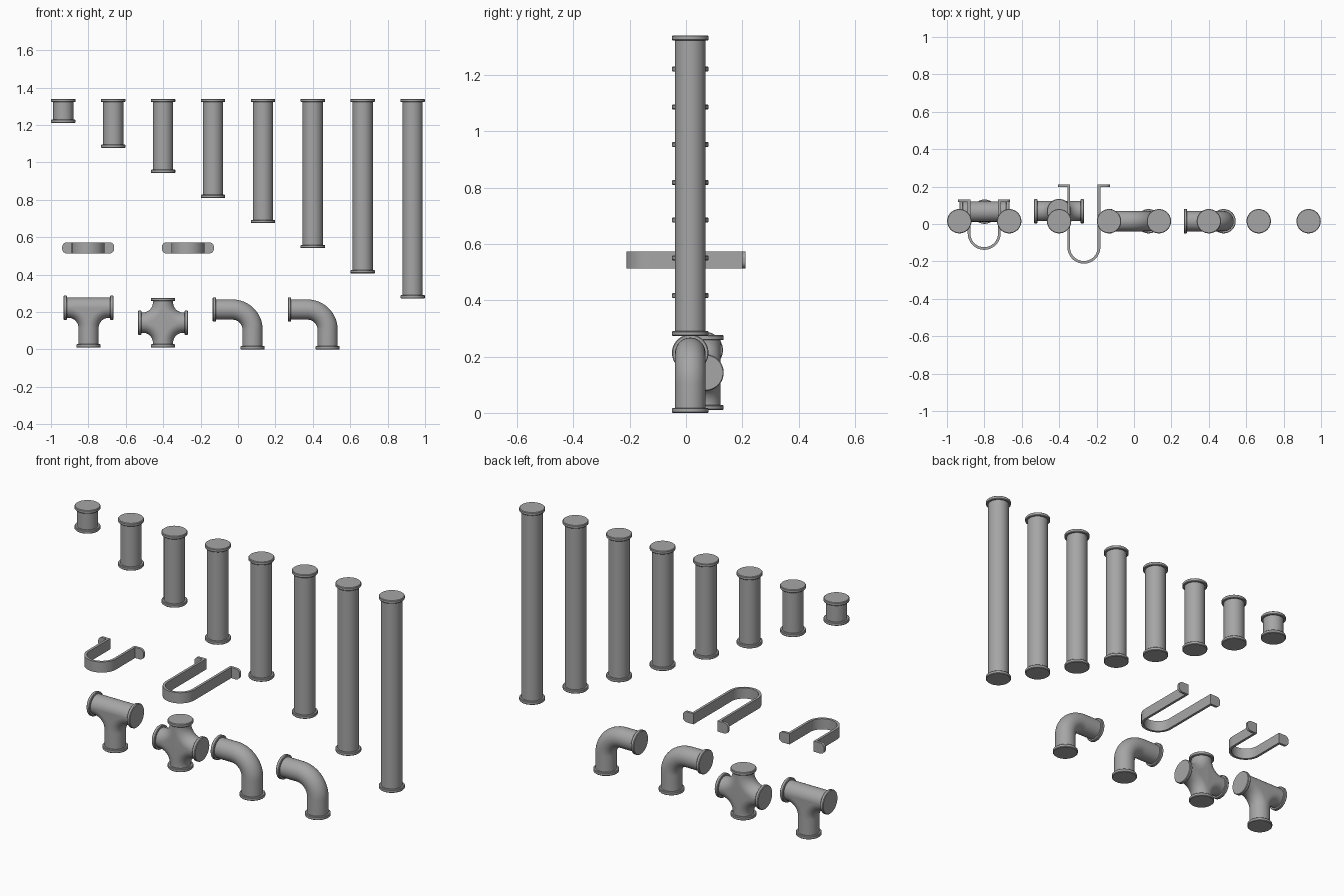
import bpy, bmesh
from math import sin, cos, pi
from mathutils import Vector

if "Cube" in bpy.data.objects:
    bpy.data.objects.remove(bpy.data.objects["Cube"])

R, FR, FT = 0.054, 0.065, 0.018      # tube radius, flange radius, flange thickness
BEND = 0.108                         # centreline bend radius
SEG, ARC = 48, 14
X, Y, Z = Vector((1, 0, 0)), Vector((0, 1, 0)), Vector((0, 0, 1))

iron = bpy.data.materials.new("dark_iron")
iron.diffuse_color = (0.38, 0.38, 0.38, 1)
iron.use_nodes = True
iron.node_tree.nodes["Principled BSDF"].inputs["Base Color"].default_value = iron.diffuse_color


def finish(bm, name, angle=0.6):
    bmesh.ops.remove_doubles(bm, verts=bm.verts, dist=1e-5)
    bmesh.ops.recalc_face_normals(bm, faces=bm.faces)
    me = bpy.data.meshes.new(name)
    bm.to_mesh(me)
    bm.free()
    me.materials.append(iron)
    ob = bpy.data.objects.new(name, me)
    bpy.context.collection.objects.link(ob)
    bpy.ops.object.select_all(action='DESELECT')
    ob.select_set(True)
    bpy.context.view_layer.objects.active = ob
    bpy.ops.object.shade_smooth_by_angle(angle=angle)


def sweep(bm, rings):
    """Skin capped rings given as (centre, direction in the x-z plane, radius)."""
    loops = []
    for c, d, r in rings:
        n = Y.cross(d)
        loops.append([bm.verts.new(c + r * (cos(t) * n + sin(t) * Y))
                      for t in (2 * pi * k / SEG for k in range(SEG))])
    for a, b in zip(loops, loops[1:]):
        for k in range(SEG):
            j = (k + 1) % SEG
            bm.faces.new((a[k], a[j], b[j], b[k]))
    bm.faces.new(loops[0])
    bm.faces.new(loops[-1])


def flange(c, d):
    """Rings of an end collar, from its outer face c inward along d."""
    e = 0.003
    return [(c, d, FR - e), (c + e * d, d, FR), (c + (FT - e) * d, d, FR),
            (c + FT * d, d, FR - e), (c + FT * d, d, R)]


def tail(c, d):
    return [(p, -q, r) for p, q, r in flange(c, -d)][::-1]


def straight_pipe(name, x, y, z0, z1):
    bm = bmesh.new()
    sweep(bm, flange(Vector((x, y, z0)), Z) + tail(Vector((x, y, z1)), Z))
    finish(bm, name)


def elbow(name, x0, x1, y, zc):
    bm = bmesh.new()
    mid = Vector((x1 - BEND, y, zc - BEND))
    rings = flange(Vector((x0, y, zc)), X)
    for i in range(ARC + 1):
        t = pi / 2 * i / ARC
        rings.append((mid + BEND * (sin(t) * X + cos(t) * Z), cos(t) * X - sin(t) * Z, R))
    sweep(bm, rings + tail(Vector((x1, y, 0)), -Z))
    finish(bm, name)


def junction(name, centre, arms):
    """Filleted tee or cross; arms = cyclic list of (direction, length)."""
    bm = bmesh.new()
    edge = []
    for (a, la), (b, lb) in zip(arms, arms[1:] + arms[:1]):
        # path = (point, inward direction) along one side of the fitting
        if a.dot(b) < -0.5:          # straight-through side
            path = [(BEND * a, Z), (BEND * b, Z)]
        else:                        # quarter-bend side
            dirs = [cos(t) * b + sin(t) * a
                    for t in (pi / 2 * i / ARC for i in range(ARC + 1))]
            path = [(BEND * (a + b - n), n) for n in dirs]
        edge += [p for p, _ in path[:-1]]
        path = [((la - FT / 2) * a, path[0][1])] + path + [((lb - FT / 2) * b, path[-1][1])]
        rows = [[bm.verts.new(centre + p + R * (cos(t) * n + sin(t) * Y))
                 for t in (pi * k / 24 - pi / 2 for k in range(25))] for p, n in path]
        for u, v in zip(rows, rows[1:]):
            for k in range(24):
                bm.faces.new((u[k], u[k + 1], v[k + 1], v[k]))
    # flat webs on front and back
    for s in (-R, R):
        bm.faces.new([bm.verts.new(centre + p + s * Y) for p in edge])
    # end collars
    for d, length in arms:
        sweep(bm, flange(centre + length * d, -d)[:4])
    finish(bm, name)


def prism(bm, pts, offset):
    f = bm.faces.new([bm.verts.new(p) for p in pts])
    g = bmesh.ops.extrude_face_region(bm, geom=[f])['geom']
    bmesh.ops.translate(bm, vec=offset, verts=[v for v in g if isinstance(v, bmesh.types.BMVert)])


def strap(name, cx, y0, y1, z0=0.513, z1=0.572):
    bm = bmesh.new()
    ro, th, foot, cr = 0.088, 0.014, 0.139, 0.024
    yc = y0 + ro

    def u(r):
        arc = [(cx - r * cos(pi * i / 32), yc - r * sin(pi * i / 32)) for i in range(33)]
        return [(cx - r, y1)] + arc + [(cx + r, y1)]
    # bent band
    prism(bm, [Vector((x, y, z0)) for x, y in u(ro) + u(ro - th)[::-1]], (z1 - z0) * Z)
    # rounded fixing feet
    for s in (-1, 1):
        pts = [(ro - th / 2, z0)]
        for zc, start in ((z0 + cr, -pi / 2), (z1 - cr, 0)):
            pts += [(foot - cr + cr * cos(start + pi / 2 * i / 8),
                     zc + cr * sin(start + pi / 2 * i / 8)) for i in range(9)]
        pts.append((ro - th / 2, z1))
        prism(bm, [Vector((cx + s * x, y1 - th, z)) for x, z in pts], th * Y)
    finish(bm, name)


# row of straight pipes, each one step longer
for i in range(8):
    straight_pipe(f"straight_pipe_{i + 1}", -0.934 + i * 0.2668, 0.015, 1.211 - i * 0.134, 1.34)

# wall straps
strap("short_strap", -0.801, -0.138, 0.131)
strap("long_strap", -0.268, -0.212, 0.212)

# fittings
junction("tee_fitting", Vector((-0.799, 0.066, 0.223)), [(X, 0.133), (-X, 0.133), (-Z, 0.213)])
junction("cross_fitting", Vector((-0.401, 0.069, 0.143)),
         [(X, 0.133), (Z, 0.133), (-X, 0.133), (-Z, 0.133)])
for i in range(2):
    elbow(f"elbow_{i + 1}", -0.135 + i * 0.401, 0.078 + i * 0.401, 0.015, 0.213)
